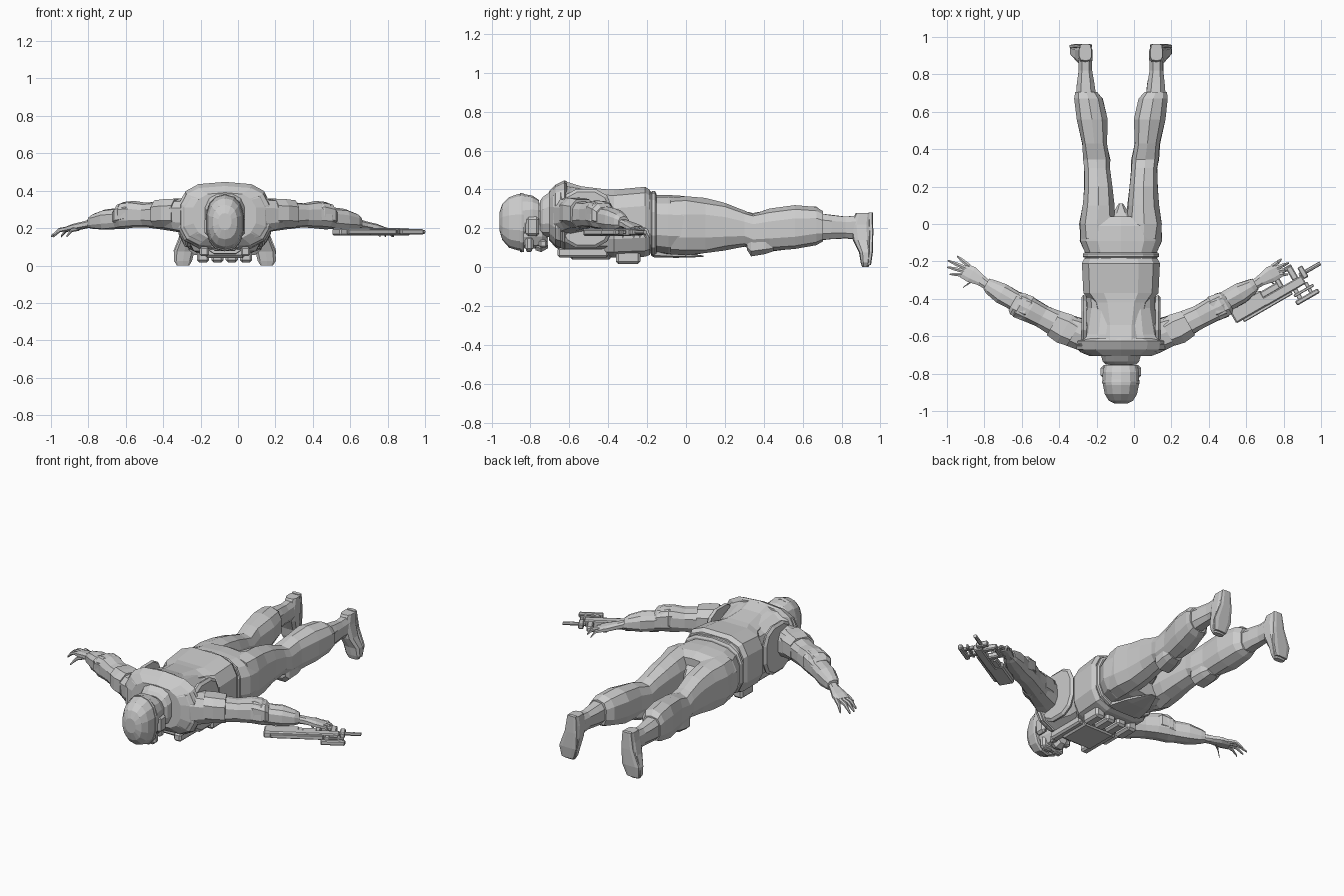
import bpy, bmesh, math, random
from mathutils import Vector, Matrix

random.seed(4)
CX = -0.07                      # body's own centre line
X, Y, Z = Vector((1, 0, 0)), Vector((0, 1, 0)), Vector((0, 0, 1))
ARM = Vector((-0.5, 0.87, 0))   # across the arm, horizontal


def finish(name, bm):
    bmesh.ops.recalc_face_normals(bm, faces=bm.faces)
    me = bpy.data.meshes.new(name)
    bm.to_mesh(me)
    bm.free()
    ob = bpy.data.objects.new(name, me)
    bpy.context.collection.objects.link(ob)
    return ob


def loft(name, stations, A, B, n=10, p=0.75, jit=0.0, side=1):
    """Skin rounded-box rings (x, y, z, half a, half b) spanned by axes A and B."""
    bm = bmesh.new()
    rings = []
    for x, y, z, a, b in stations:
        ring = []
        for i in range(n):
            t = 2 * math.pi * (i + 0.5) / n
            c, s = math.cos(t), math.sin(t)
            c = math.copysign(abs(c) ** p, c)
            s = math.copysign(abs(s) ** p, s)
            k = 1 + random.uniform(-jit, jit)
            v = Vector((x, y, z)) + A * (a * c * k) + B * (b * s * k)
            ring.append(bm.verts.new((v.x * side + CX, v.y, v.z)))
        rings.append(ring)
    for r, q in zip(rings, rings[1:]):
        for i in range(n):
            j = (i + 1) % n
            bm.faces.new((r[i], r[j], q[j], q[i]))
    bm.faces.new(rings[0])
    bm.faces.new(rings[-1])
    return finish(name, bm)


def along_y(name, rows, side=1, **kw):
    """rows: y, centre x, half width, z bottom, z top."""
    return loft(name, [(cx, y, (b + t) / 2, w, (t - b) / 2) for y, cx, w, b, t in rows],
                X, Z, side=side, **kw)


def box(name, x0, x1, y0, y1, z0, z1, M=None, bevel=0.0):
    bm = bmesh.new()
    bmesh.ops.create_cube(bm, size=1)
    for v in bm.verts:
        v.co = Vector(((x0 + x1) / 2 + v.co.x * (x1 - x0), (y0 + y1) / 2 + v.co.y * (y1 - y0),
                       (z0 + z1) / 2 + v.co.z * (z1 - z0)))
    if bevel:
        bmesh.ops.bevel(bm, geom=bm.edges[:], offset=bevel, segments=1, affect='EDGES')
    bm.transform(M if M else Matrix.Translation((CX, 0, 0)))
    return finish(name, bm)


# Jacket and vest
along_y("jacket", [(-.705, 0, .17, .15, .385), (-.685, 0, .22, .12, .40), (-.645, 0, .255, .09, .43),
                   (-.59, 0, .21, .075, .425), (-.45, 0, .185, .065, .395), (-.3, 0, .19, .065, .395),
                   (-.2, 0, .2, .065, .405), (-.165, 0, .19, .075, .375)], n=14, p=.68, jit=.015)
along_y("vest_yoke", [(-.705, 0, .16, .14, .39), (-.67, 0, .24, .1, .425), (-.625, 0, .245, .08, .447),
                      (-.612, 0, .19, .09, .44)], n=14, p=.65)
along_y("vest_body", [(-.62, 0, .13, .06, .445), (-.54, 0, .13, .052, .42), (-.42, 0, .16, .045, .405),
                      (-.37, 0, .205, .045, .402), (-.21, 0, .213, .05, .417), (-.185, 0, .2, .06, .40)],
        n=12, p=.6)
along_y("belt", [(-.18, 0, .2, .06, .385), (-.175, 0, .207, .055, .392), (-.16, 0, .207, .055, .392),
                 (-.153, 0, .2, .06, .38)], n=14, p=.68)
along_y("collar", [(-.75, 0, .085, .17, .345), (-.735, 0, .1, .155, .365), (-.7, 0, .11, .15, .39)], n=12)
along_y("neck", [(-.79, 0, .065, .17, .32), (-.69, 0, .075, .17, .35)])

# Chest plate, pouches, straps and front flap
box("chest_plate", -.11, .11, -.6, -.38, .04, .1, bevel=.015)
for i in range(4):
    x = -.15 + i * .077
    box("pouch", x, x + .065, -.36, -.235, .017, .09, bevel=.012)
for s in (-1, 1):
    box("shoulder_strap", s * .11 - .025, s * .11 + .025, -.66, -.4, .05, .1, bevel=.01)
along_y("front_flap", [(-.17, 0, .12, .05, .09), (-.05, 0, .09, .047, .08), (.09, 0, .02, .052, .06)], n=8)
along_y("back_flap", [(.0, 0, .1, .15, .33), (.06, 0, .045, .16, .28), (.11, 0, .012, .18, .24)], n=8)

# Hips
along_y("hips", [(-.16, 0, .19, .07, .37), (-.09, 0, .222, .06, .372), (-.01, 0, .22, .06, .366),
                 (.04, 0, .17, .075, .34)], n=14, p=.7, jit=.012)

# Helmet and face, looking down
along_y("head", [(-.87, 0, .07, .1, .28), (-.8, 0, .078, .095, .3), (-.74, 0, .065, .1, .3),
                 (-.715, 0, .04, .12, .24)])
along_y("helmet", [(-.96, 0, .035, .19, .28), (-.945, 0, .066, .14, .325), (-.91, 0, .088, .1, .36),
                   (-.86, 0, .098, .085, .377), (-.835, 0, .1, .085, .377)], n=14, p=.85)
along_y("helmet_back", [(-.84, 0, .1, .14, .377), (-.79, 0, .099, .17, .368), (-.755, 0, .09, .2, .345)],
        n=14, p=.85)
along_y("helmet_brim", [(-.855, 0, .101, .08, .381), (-.845, 0, .103, .076, .381),
                        (-.832, 0, .1, .08, .378)], n=14, p=.85)
along_y("face_mask", [(-.775, 0, .03, .085, .16), (-.745, 0, .042, .075, .16), (-.71, 0, .028, .095, .17)], n=8)
box("goggle_frame", -.075, .075, -.828, -.785, .085, .16, bevel=.012)
for s in (-1, 1):
    box("goggle_lens", s * .035 - .025, s * .035 + .025, -.822, -.792, .078, .1, bevel=.006)
    box("ear_cup", s * .09 - .018, s * .09 + .018, -.825, -.755, .16, .26, bevel=.014)
    box("mask_filter", s * .045 - .018, s * .045 + .018, -.755, -.715, .1, .14, bevel=.008)

# Limbs, left and right
for side, tag in ((-1, "left_"), (1, "right_")):
    along_y(tag + "trouser", [
        (-.08, .12, .095, .07, .36), (.0, .125, .1, .062, .362), (.1, .12, .087, .07, .352),
        (.2, .12, .077, .09, .325), (.3, .127, .072, .105, .29), (.345, .13, .074, .09, .275),
        (.43, .142, .07, .085, .3), (.56, .155, .085, .09, .316), (.67, .173, .078, .115, .307),
        (.705, .185, .062, .13, .285)], side=side, jit=.05)
    along_y(tag + "knee_pad", [(.315, .13, .05, .085, .15), (.335, .13, .066, .052, .17),
                               (.41, .138, .064, .065, .17), (.45, .142, .05, .08, .15)], side=side, n=8)
    along_y(tag + "boot_shaft", [(.69, .186, .055, .135, .28), (.75, .188, .05, .14, .272),
                                 (.82, .19, .038, .145, .262), (.9, .19, .038, .14, .27)],
            side=side, n=8, jit=.03)
    loft(tag + "boot_foot", [(.19, .915, .278, .034, .042), (.19, .902, .22, .04, .056),
                             (.2, .908, .14, .046, .05), (.217, .924, .075, .056, .034),
                             (.224, .924, .025, .05, .026), (.224, .922, .0, .034, .016)],
         X, Y, n=10, p=.65, side=side)
    loft(tag + "boot_sole", [(.19, .95, .282, .03, .012), (.195, .952, .18, .042, .012),
                             (.217, .951, .08, .06, .011), (.225, .94, .01, .042, .012)],
         X, Y, n=8, p=.6, side=side)
    loft(tag + "sleeve", [
        (.17, -.61, .265, .085, .1), (.25, -.575, .268, .085, .088), (.33, -.54, .27, .072, .076),
        (.42, -.495, .27, .066, .066), (.485, -.46, .272, .068, .072), (.54, -.435, .268, .07, .072),
        (.57, -.41, .252, .056, .058), (.64, -.37, .245, .056, .056), (.70, -.335, .235, .042, .042),
        (.72, -.32, .23, .032, .03)], ARM, Z, side=side, jit=.06)
    loft(tag + "arm_hole_band", [(.185, -.52, .25, .135, .15), (.2, -.515, .25, .14, .155),
                                 (.212, -.515, .25, .125, .14)], Y, Z, n=12, side=side)
    loft(tag + "shoulder_pad", [(.25, -.585, .28, .08, .082), (.3, -.56, .28, .09, .08),
                                (.36, -.53, .275, .078, .078)], ARM, Z, n=8, side=side)
    loft(tag + "elbow_pad", [(.48, -.46, .28, .06, .06), (.5, -.45, .283, .074, .062),
                             (.56, -.425, .27, .07, .06), (.575, -.415, .26, .055, .05)],
         ARM, Z, n=8, side=side)
    loft(tag + "palm", [(.70, -.335, .228, .026, .024), (.75, -.3, .217, .032, .02),
                        (.80, -.27, .205, .047, .019), (.84, -.25, .195, .042, .014)],
         ARM, Z, n=8, side=side)
    # Fingers: spread on the empty hand, shorter on the gripping hand
    reach = 1.0 if side < 0 else 0.7
    for x, y, tx, ty in ((.82, -.225, .875, -.172), (.836, -.237, .925, -.195), (.845, -.253, .928, -.23),
                         (.845, -.272, .915, -.268), (.79, -.295, .845, -.34)):
        dx, dy = (tx - x) * reach, (ty - y) * reach
        loft(tag + "finger", [(x - .01, y, .198, .012, .012), (x + dx * .5, y + dy * .55, .19, .011, .011),
                              (x + dx, y + dy, .157, .005, .006)], ARM, Z, n=6, side=side)

# Compact gun lying flat under the right hand
G = Matrix.Translation((.5, -.45, .18)) @ Matrix.Rotation(math.radians(30), 4, 'Z')
for name, u0, u1, v0, v1, z0, z1, bv in (
        ("gun_stock", 0, .2, -.095, -.003, -.02, .02, .008),
        ("gun_receiver", .18, .43, -.095, -.045, -.02, .02, .006),
        ("gun_lower_body", .18, .3, -.05, -.012, -.017, .017, .006),
        ("gun_magazine", .04, .34, -.11, -.09, -.013, .013, .004),
        ("gun_rear_grip", .29, .32, -.05, .035, -.016, .016, .006),
        ("gun_grip_base", .29, .41, .012, .036, -.014, .014, .005),
        ("gun_fore_grip", .375, .41, -.05, .03, -.016, .016, .006),
        ("gun_hand_stop", .43, .46, -.07, .0, -.015, .015, .005),
        ("gun_sight_post", .35, .375, -.155, -.09, -.01, .01, .003),
        ("gun_sight_post", .42, .44, -.155, -.09, -.01, .01, .003),
        ("gun_sight", .33, .47, -.175, -.148, -.015, .015, .006),
        ("gun_side_rail", .34, .46, -.13, -.115, -.012, .012, .003)):
    box(name, u0, u1, v0, v1, z0, z1, M=G, bevel=bv)
bm = bmesh.new()
bmesh.ops.create_cone(bm, cap_ends=True, segments=8, radius1=.011, radius2=.011, depth=.13,
                      matrix=G @ Matrix.Translation((.485, -.04, 0)) @ Matrix.Rotation(math.pi / 2, 4, 'Y'))
finish("gun_barrel", bm)
